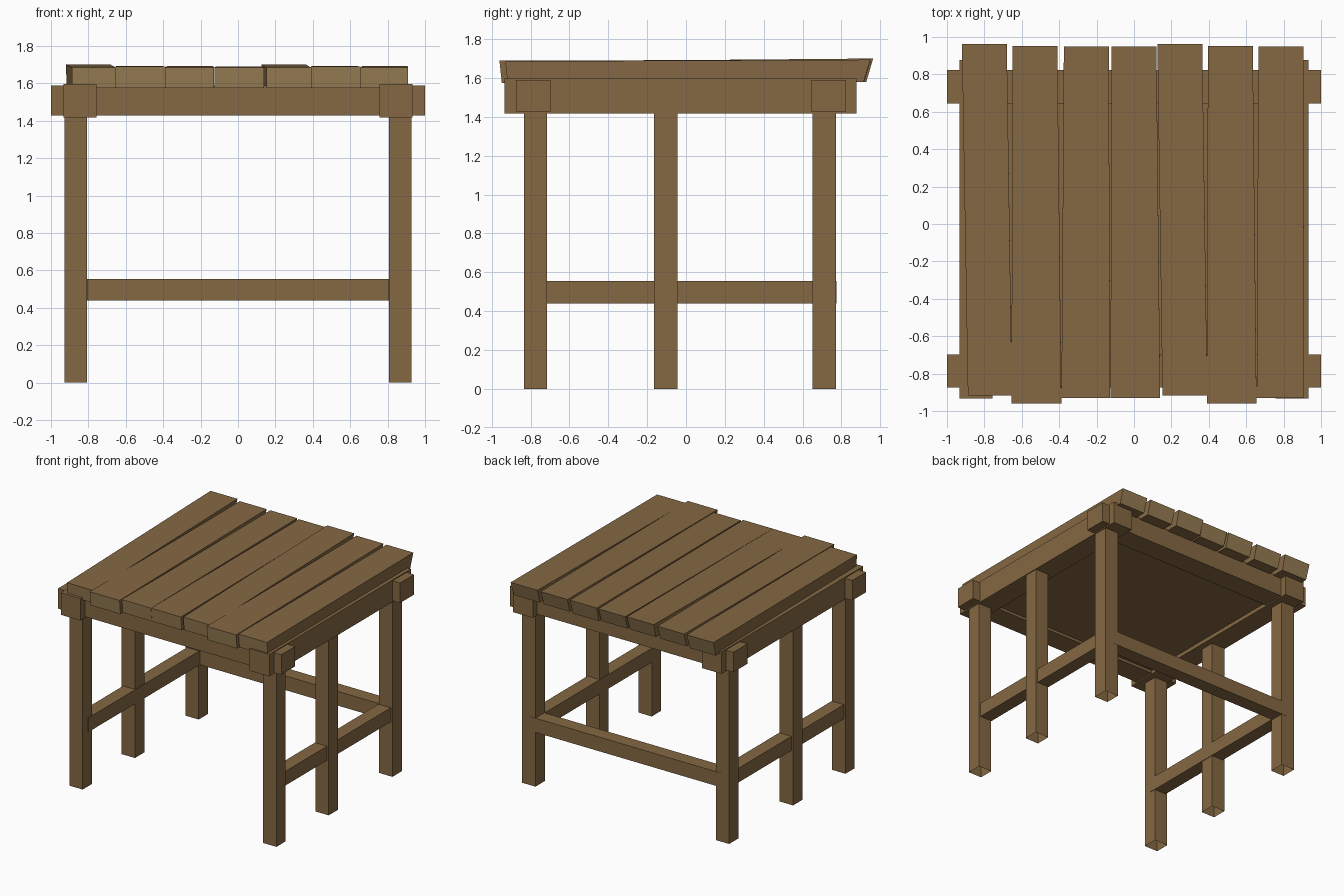
import bpy, bmesh

if "Cube" in bpy.data.objects:
    bpy.data.objects.remove(bpy.data.objects["Cube"])


def material(name, rgb):
    m = bpy.data.materials.new(name)
    m.diffuse_color = (*rgb, 1)
    m.use_nodes = True
    m.node_tree.nodes["Principled BSDF"].inputs["Base Color"].default_value = m.diffuse_color
    return m


wood = material("wood", (0.235, 0.14, 0.057))
end_grain = material("end_grain", (0.32, 0.21, 0.09))


def hexahedron(name, bottom, top, open_bottom=False, plank=False):
    """Solid between a bottom and a top loop of four corners."""
    bm = bmesh.new()
    lo = [bm.verts.new(p) for p in bottom]
    hi = [bm.verts.new(p) for p in top]
    if not open_bottom:
        bm.faces.new(lo[::-1])
    bm.faces.new(hi)
    for i in range(4):
        j = (i + 1) % 4
        face = bm.faces.new((lo[i], lo[j], hi[j], hi[i]))
        if plank and i % 2 == 0:
            face.material_index = 1
    mesh = bpy.data.meshes.new(name)
    bm.to_mesh(mesh)
    bm.free()
    mesh.materials.append(wood)
    if plank:
        mesh.materials.append(end_grain)
    obj = bpy.data.objects.new(name, mesh)
    bpy.context.collection.objects.link(obj)
    return obj


def box(name, x, y, z, open_bottom=False):
    loop = [(x[0], y[0]), (x[1], y[0]), (x[1], y[1]), (x[0], y[1])]
    return hexahedron(name, [(*p, z[0]) for p in loop], [(*p, z[1]) for p in loop], open_bottom)


def mirrored(side, a, b):
    return tuple(sorted((side * a, side * b)))


leg_rows = {"front": (-0.833, -0.715), "middle": (-0.165, -0.045), "back": (0.65, 0.772)}

for side, label in ((-1, "left"), (1, "right")):
    # Three legs on each side, open at the foot
    for row, y in leg_rows.items():
        box(f"{row}_{label}_leg", mirrored(side, 0.807, 0.927), y, (0, 1.425), open_bottom=True)
    # Low side rail running past the middle leg
    box(f"{label}_rail", mirrored(side, 0.803, 0.912), (-0.765, 0.70), (0.44, 0.555))
    # Long side beam
    box(f"{label}_beam", mirrored(side, 0.757, 0.933), (-0.933, 0.877), (1.418, 1.597))

# Low rail at the back
box("back_rail", (-0.85, 0.85), (0.66, 0.774), (0.44, 0.555))

# Cross beams
box("front_beam", (-1, 1), (-0.875, -0.697), (1.428, 1.59))
box("back_beam", (-1, 1), (0.643, 0.823), (1.428, 1.59))

# Panel under the planks
box("under_panel", (-0.76, 0.76), (-0.70, 0.65), (1.45, 1.575))

# Uneven planks: front x pair, front y, front z, back x pair, back y, back z
planks = [
    (-0.888, -0.652, -0.918, 1.684, -0.92, -0.68, 0.963, 1.70),
    (-0.655, -0.388, -0.96, 1.69, -0.65, -0.41, 0.952, 1.693),
    (-0.388, -0.127, -0.93, 1.686, -0.375, -0.135, 0.949, 1.694),
    (-0.126, 0.14, -0.93, 1.686, -0.12, 0.12, 0.949, 1.69),
    (0.152, 0.392, -0.918, 1.684, 0.125, 0.365, 0.963, 1.70),
    (0.391, 0.655, -0.96, 1.69, 0.395, 0.635, 0.952, 1.693),
    (0.656, 0.91, -0.93, 1.686, 0.665, 0.905, 0.949, 1.694),
]
for i, (fa, fb, fy, fz, ba, bb, by, bz) in enumerate(planks, 1):
    s = 0.004
    hexahedron(
        f"plank_{i}",
        [(fa, fy + 0.012, 1.575), (fb, fy + 0.012, 1.575),
         (bb - s, by - 0.035, 1.58), (ba + s, by - 0.035, 1.58)],
        [(fa, fy, fz), (fb, fy, fz), (bb, by, bz), (ba, by, bz)],
        plank=True,
    )
